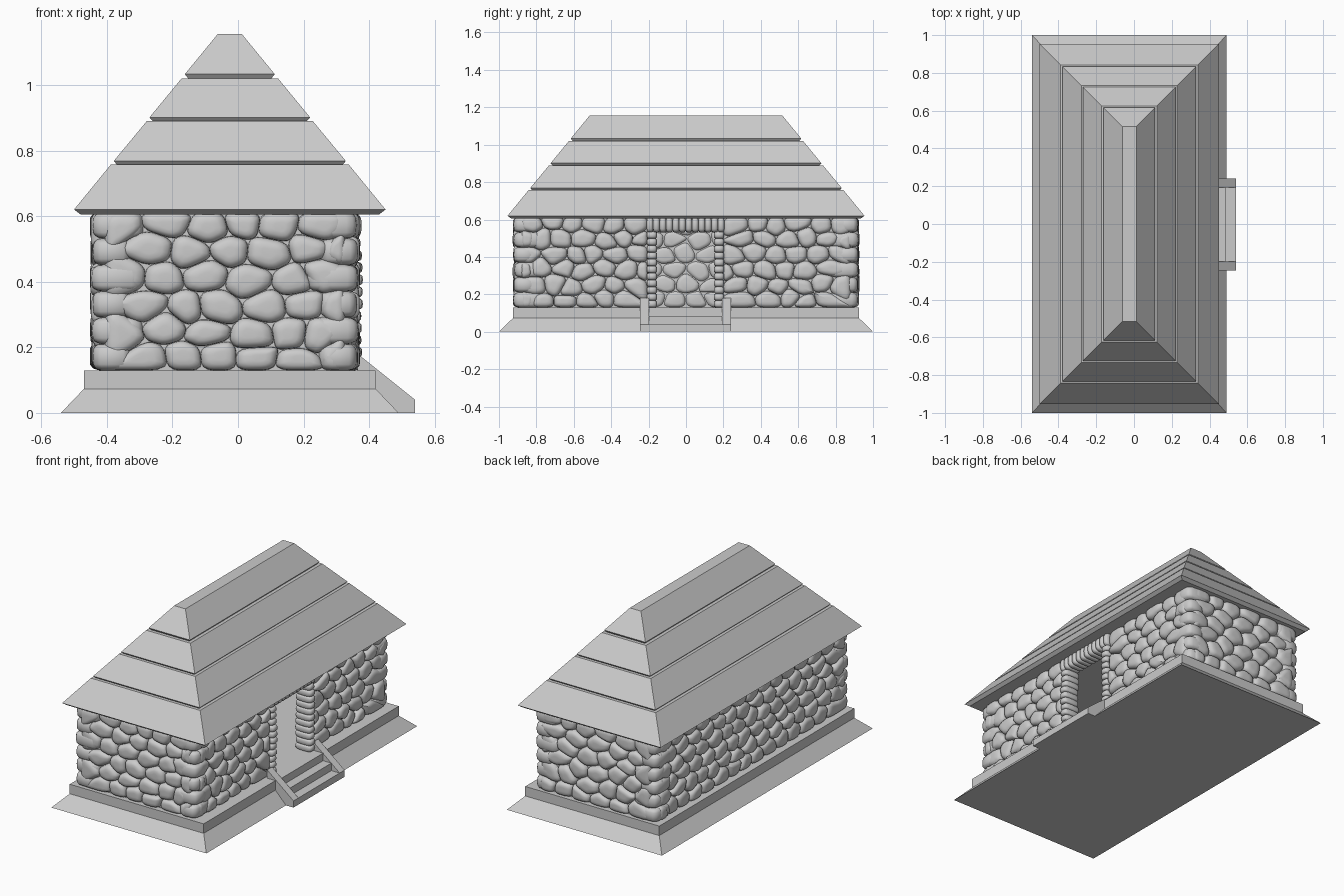
import bpy, bmesh, math, random
from mathutils import Vector

if "Cube" in bpy.data.objects:
    bpy.data.objects.remove(bpy.data.objects["Cube"])

random.seed(7)
CX = -0.025                      # centre line of base and roof
Z0, Z1 = 0.13, 0.612             # bottom and top of the stone walls
DEPTH = 0.043                    # how far stones bulge from the wall core


def finish(name, bm, smooth=False):
    bmesh.ops.recalc_face_normals(bm, faces=bm.faces)
    me = bpy.data.meshes.new(name)
    bm.to_mesh(me)
    bm.free()
    for p in me.polygons:
        p.use_smooth = smooth
    ob = bpy.data.objects.new(name, me)
    bpy.context.collection.objects.link(ob)
    return ob


def loft(bm, rings):
    """Skin a stack of equal-length rings and cap both ends."""
    vs = [[bm.verts.new(p) for p in r] for r in rings]
    n = len(vs[0])
    for a, b in zip(vs, vs[1:]):
        for i in range(n):
            j = (i + 1) % n
            bm.faces.new((a[i], a[j], b[j], b[i]))
    bm.faces.new(vs[0][::-1])
    bm.faces.new(vs[-1])


def rect(hx, hy, z):
    return [(CX + sx * hx, sy * hy, z) for sx, sy in ((-1, -1), (1, -1), (1, 1), (-1, 1))]


def box(bm, x0, x1, y0, y1, z0, z1):
    loft(bm, [[(x0, y0, z), (x1, y0, z), (x1, y1, z), (x0, y1, z)] for z in (z0, z1)])


def pebble(bm, c, size, power=0.55):
    """Rounded block: a sphere squared off towards a box."""
    vs = bmesh.ops.create_uvsphere(bm, u_segments=16, v_segments=10, radius=1)["verts"]
    for v in vs:
        v.co = Vector([c[i] + size[i] / 2 * math.copysign(abs(v.co[i]) ** power, v.co[i])
                       for i in range(3)])


def clip(poly, p, n):
    """Keep the part of a polygon behind the line through p with normal n."""
    out = []
    for a, b in zip(poly, poly[1:] + poly[:1]):
        da, db = (a - p).dot(n), (b - p).dot(n)
        if da <= 0:
            out.append(a)
        if da * db < 0:
            out.append(a.lerp(b, da / (da - db)))
    return out


def rubble(bm, length, height, cols, rows):
    """Return rounded interlocking cells laid out in staggered courses."""
    K = 1.3                      # flattens the cells into courses
    w, h = length / cols, height / rows
    seeds = []
    for r in range(rows):
        for c in range(cols + 1):
            u = (c + 0.5 * (r % 2) + random.uniform(-0.24, 0.24)) * w
            v = (r + 0.5 + random.uniform(-0.27, 0.27)) * h
            if 0 < u < length:
                seeds.append(Vector((u, v * K)))
    cells = []
    for s in seeds:
        poly = [Vector(p) for p in ((0, 0), (length, 0), (length, height * K), (0, height * K))]
        for t in seeds:
            if t is not s and (t - s).length < 0.5:
                poly = clip(poly, (s + t) / 2, t - s)
        for _ in range(2):       # round the corners
            poly = [q for a, b in zip(poly, poly[1:] + poly[:1])
                    for q in (a.lerp(b, 0.2), a.lerp(b, 0.8))]
        cells.append([Vector((p.x, p.y / K)) for p in poly])
    return cells


def stone_wall(name, start, along, out, length, cols, rows=6):
    bm = bmesh.new()
    start, along, out = Vector(start), Vector(along), Vector(out)
    prof = [(0.6, -0.05), (0.92, -0.045), (1.0, -0.02), (1.02, 0), (0.97, 0.5 * DEPTH),
            (0.85, 0.8 * DEPTH), (0.6, 0.97 * DEPTH), (0.3, DEPTH)]
    for cell in rubble(bm, length, Z1 - Z0, cols, rows):
        mid = sum(cell, Vector((0, 0))) / len(cell)
        k = random.uniform(0.85, 1.05)
        rings = []
        for s, d in prof:
            pts = [mid + (p - mid) * s for p in cell]
            rings.append([start + along * p.x + out * (d * k) + Vector((0, 0, p.y)) for p in pts])
        loft(bm, rings)
    finish(name, bm, True)
    # mortar core behind the stones
    bm = bmesh.new()
    a, b = start - out * 0.035, start + along * length + out * 0.008
    box(bm, min(a.x, b.x), max(a.x, b.x), min(a.y, b.y), max(a.y, b.y), Z0, Z1)
    finish(name + "_mortar", bm)


# Plinth with sloping foot
bm = bmesh.new()
loft(bm, [rect(0.515, 1.0, 0), rect(0.445, 0.925, 0.073), rect(0.445, 0.925, Z0)])
finish("plinth", bm)

# Four-tiered hipped roof, each tier with an undercut lip
half = [(0.455, 0.605), (0.475, 0.62), (0.363, 0.757), (0.344, 0.757), (0.354, 0.768),
        (0.253, 0.89), (0.235, 0.89), (0.245, 0.901), (0.147, 1.02), (0.127, 1.02),
        (0.137, 1.033), (0.037, 1.155)]
bm = bmesh.new()
loft(bm, [rect(x, x + 0.479, z) for x, z in half])
finish("roof", bm)

# Rubble walls (outer faces: x -0.45 / 0.37, y +-0.925)
XL, XR, YW = -0.407, 0.327, 0.882
stone_wall("front_wall", (XL, -YW, Z0), (1, 0, 0), (0, -1, 0), XR - XL, 6)
stone_wall("back_wall", (XL, YW, Z0), (1, 0, 0), (0, 1, 0), XR - XL, 6)
stone_wall("left_wall", (XL, -YW, Z0), (0, 1, 0), (-1, 0, 0), 2 * YW, 15)
stone_wall("door_wall_near", (XR, -YW, Z0), (0, 1, 0), (1, 0, 0), YW - 0.205, 6)
stone_wall("door_wall_far", (XR, 0.2, Z0), (0, 1, 0), (1, 0, 0), YW - 0.2, 6)

# Stacked corner stones
bm = bmesh.new()
for sx in (-1, 1):
    for sy in (-1, 1):
        n = 6
        h = (Z1 - Z0) / n
        for i in range(n):
            lx = 0.16 if i % 2 else 0.12
            ly = 0.28 - lx
            ex = (0.37 if sx > 0 else -0.45) - sx * random.uniform(0, 0.006)
            ey = sy * (0.925 - random.uniform(0, 0.006))
            pebble(bm, (ex - sx * lx / 2, ey - sy * ly / 2, Z0 + (i + 0.5) * h),
                   (lx, ly, h * 1.06))
finish("corner_stones", bm, True)

# Door surround: stacked jambs and a row of upright lintel stones
bm = bmesh.new()
n = 11
h = (0.535 - Z0) / n
for y in (-0.182, 0.177):
    for i in range(n):
        pebble(bm, (0.322 + random.uniform(-0.004, 0.004), y, Z0 + (i + 0.5) * h),
               (0.11, 0.056, h * 1.08))
n = 12
w = 0.415 / n
for i in range(n):
    pebble(bm, (0.322, -0.21 + (i + 0.5) * w, 0.571), (0.11, w * 1.08, 0.082))
box(bm, 0.29, 0.35, -0.2, 0.195, 0.55, Z1)
finish("door_surround", bm, True)

# Entrance steps between sloping cheek walls
bm = bmesh.new()
for x, z in ((0.54, 0.04), (0.485, 0.085), (0.43, Z0)):
    box(bm, 0.38, x, -0.2, 0.195, 0, z)
finish("steps", bm)
bm = bmesh.new()
side = [(0.365, 0), (0.54, 0), (0.54, 0.04), (0.365, 0.18)]
for y0, y1 in ((-0.245, -0.198), (0.193, 0.24)):
    loft(bm, [[(x, y, z) for x, z in side] for y in (y0, y1)])
finish("step_cheeks", bm)
